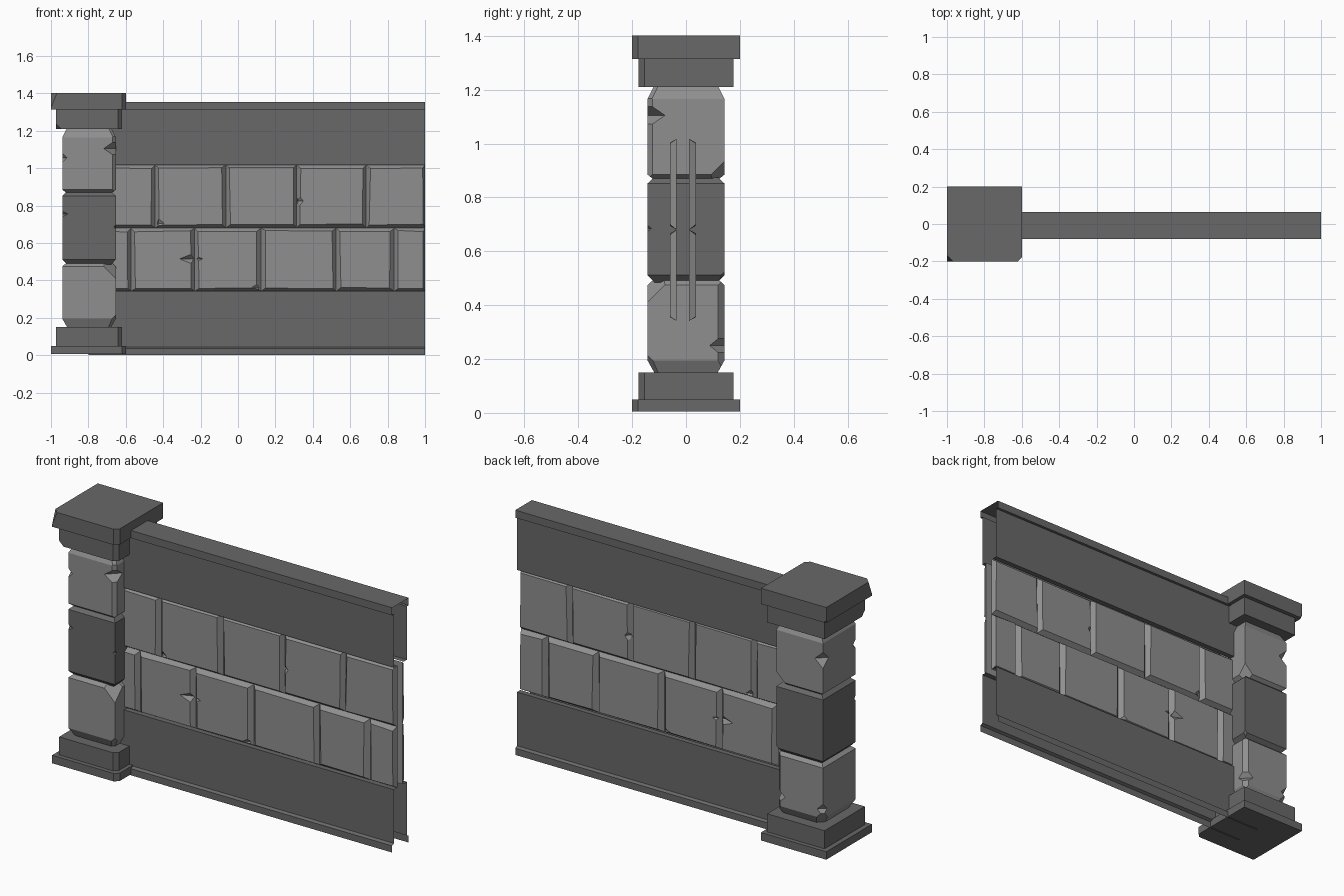
import bpy, bmesh, random
from mathutils import Vector, Matrix

if "Cube" in bpy.data.objects:
    bpy.data.objects.remove(bpy.data.objects["Cube"])

random.seed(4)
PX = -0.796      # pillar centre
WY = -0.0075     # wall mid plane

# Two stone tones
light = bpy.data.materials.new("light_stone")
light.diffuse_color = (0.275, 0.275, 0.275, 1)
light.use_nodes = True
light.node_tree.nodes["Principled BSDF"].inputs["Base Color"].default_value = light.diffuse_color
dark = bpy.data.materials.new("dark_stone")
dark.diffuse_color = (0.14, 0.14, 0.14, 1)
dark.use_nodes = True
dark.node_tree.nodes["Principled BSDF"].inputs["Base Color"].default_value = dark.diffuse_color


def finish(bm, name, mat=None, recalc=True):
    if recalc:
        bmesh.ops.recalc_face_normals(bm, faces=bm.faces[:])
    mesh = bpy.data.meshes.new(name)
    bm.to_mesh(mesh)
    bm.free()
    if mat:
        mesh.materials.append(mat)
    ob = bpy.data.objects.new(name, mesh)
    bpy.context.collection.objects.link(ob)
    return ob


def loft(bm, rings):
    """Closed solid through rings of equal length."""
    vs = [[bm.verts.new(p) for p in r] for r in rings]
    n = len(vs[0])
    for a, b in zip(vs, vs[1:]):
        for i in range(n):
            bm.faces.new((a[i], a[(i + 1) % n], b[(i + 1) % n], b[i]))
    bm.faces.new(vs[0])
    bm.faces.new(vs[-1])


def square_ring(cx, half, z):
    return [(cx + sx * half, sy * half, z)
            for sx, sy in ((-1, -1), (1, -1), (1, 1), (-1, 1))]


def slice_off(bm, point, normal):
    """Cut away everything beyond a plane and cap the cut."""
    geom = bm.verts[:] + bm.edges[:] + bm.faces[:]
    cut = bmesh.ops.bisect_plane(bm, geom=geom, plane_co=point,
                                 plane_no=normal, clear_outer=True)
    edges = [e for e in cut['geom_cut'] if isinstance(e, bmesh.types.BMEdge)]
    bmesh.ops.holes_fill(bm, edges=edges, sides=0)


def pillar_part(name, mat, levels, cuts=(), notches=(), cx=PX):
    bm = bmesh.new()
    loft(bm, [square_ring(cx, h, z) for h, z in levels])
    for (x, y, z), normal in cuts:
        slice_off(bm, Vector((cx + x, y, z)), Vector(normal))
    ob = finish(bm, name, mat)
    for (x, y, z), size in notches:
        chip(ob, (cx + x, y, z), size, mat)


def chip(ob, loc, size, mat):
    """Carve a pointed notch out of an edge."""
    bm = bmesh.new()
    for s in (-1, 1):
        bmesh.ops.create_cone(bm, segments=4, radius1=1, radius2=0, depth=1,
                              cap_ends=False, matrix=Matrix.Translation((0, 0, s * 0.5))
                              @ Matrix.Diagonal((1, 1, s, 1)))
    bmesh.ops.remove_doubles(bm, verts=bm.verts[:], dist=1e-4)
    bmesh.ops.scale(bm, verts=bm.verts[:], vec=size)
    bmesh.ops.translate(bm, verts=bm.verts[:], vec=loc)
    cutter = finish(bm, "chip_cutter", mat)
    cutter.hide_render = True
    mod = ob.modifiers.new("chip", 'BOOLEAN')
    mod.operation = 'DIFFERENCE'
    mod.solver = 'EXACT'
    mod.object = cutter
    bpy.context.view_layer.objects.active = ob
    bpy.ops.object.modifier_apply(modifier=mod.name)
    bpy.data.objects.remove(cutter)


# Pillar base and cap slabs, each with its front right corner cut
def corner_cut(half, c=0.022, sx=1, sy=-1):
    return ((sx * (half - c), sy * half, 0), (sx, sy, 0))


pillar_part("base_slab", dark, [(0.2, 0.006), (0.2, 0.05)], [corner_cut(0.2)], cx=-0.799)
pillar_part("base_step", dark, [(0.176, 0.05), (0.176, 0.15)], [corner_cut(0.176)])
pillar_part("cap_step", dark, [(0.176, 1.21), (0.176, 1.315)],
            [corner_cut(0.176), ((-0.176, -0.15, 1.21), (-1, -1, -1))])
pillar_part("cap_slab", dark, [(0.2, 1.315), (0.2, 1.402)],
            [((0.178, -0.2, 1.36), (1, -1, 0)),
             ((-0.2, -0.2, 1.325), (-1, -1, 0.4)),
             ((-0.2, 0.2, 1.33), (-1, 1, -1))], cx=-0.799)

# Pillar stones
B = 0.143
pillar_part("lower_stone", light,
            [(0.115, 0.145), (B, 0.195), (B, 0.475), (0.12, 0.495)],
            [corner_cut(B, 0.024, 1, 1),
             ((B, -B, 0.41), (1, -1, 1)),
             ((-B, 0.1, 0.19), (-1, 1, -1)),
             ((B, -B, 0.215), (1, -1, -1))],
            [((B, B, 0.25), (0.055, 0.055, 0.045)),
             ((-B, B, 0.24), (0.035, 0.035, 0.035))])
pillar_part("middle_stone", dark,
            [(0.118, 0.485), (B, 0.512), (B, 0.852), (0.118, 0.875)],
            [((B, B, 0.525), (1, 1, -1))],
            [((-B, -B, 0.755), (0.03, 0.012, 0.015)),
             ((B, -B, 0.685), (0.012, 0.015, 0.012))])
pillar_part("upper_stone", light,
            [(0.118, 0.865), (B, 0.885), (B, 1.165), (0.118, 1.215)],
            [corner_cut(B, 0.018),
             ((B, B, 0.935), (1, 1, -1)),
             ((B, -B, 1.15), (1, -1, 1))],
            [((B, -B, 1.105), (0.065, 0.065, 0.045)),
             ((-B, B, 1.07), (0.05, 0.05, 0.045)),
             ((-B, -B, 1.055), (0.025, 0.025, 0.025))])


# Wall sheets: open profiles swept along x, open at the end
def sweep(name, profile, x0=-0.8, x1=1.0):
    bm = bmesh.new()
    vs = [[bm.verts.new((x, WY + y, z)) for x in (x0, x1)] for y, z in profile]
    for a, b in zip(vs, vs[1:]):
        bm.faces.new((a[0], a[1], b[1], b[0]))
    finish(bm, name, dark, recalc=False)


def other_side(profile):
    return [(-y, z) for y, z in reversed(profile)]


skirt = [(-0.0725, 0.0), (-0.0725, 0.037), (-0.057, 0.045),
         (-0.057, 0.342), (-0.028, 0.342)]
coping = [(-0.028, 1.018), (-0.057, 1.018), (-0.057, 1.313),
          (-0.0725, 1.313), (-0.0725, 1.355)]
sweep("front_lower_panel", skirt)
sweep("back_lower_panel", other_side(skirt))
sweep("upper_panel_and_coping", coping + other_side(coping))

# Rows of bevelled blocks, repeated on the back of the wall
rows = {"lower": (0.342, 0.68, [-0.8, -0.572, -0.232, 0.123, 0.525, 0.835, 1.0]),
        "upper": (0.68, 1.018, [-0.8, -0.443, -0.065, 0.313, 0.685, 1.0])}
chips = {"lower": [(-0.25, 0.515, (0.075, 0.03, 0.03)),
                   (0.11, 0.362, (0.05, 0.02, 0.03))],
         "upper": [(0.32, 0.825, (0.035, 0.03, 0.045)),
                   (-0.425, 0.705, (0.04, 0.02, 0.035))]}
MID = -0.0115
for row, (z0, z1, xs) in rows.items():
    for i, (x0, x1) in enumerate(zip(xs, xs[1:])):
        bevel = [0.021 + random.uniform(-0.005, 0.005) for _ in range(8)]
        rim = [(x0, z0), (x1, z0), (x1, z1), (x0, z1)]
        signs = [(1, 1), (-1, 1), (-1, -1), (1, -1)]
        end = 0.5 if x1 == 1.0 else 1.0
        face = [(x + sx * bevel[k] * (end if sx < 0 else 1), z + sz * bevel[k + 4] * 0.8)
                for k, ((x, z), (sx, sz)) in enumerate(zip(rim, signs))]
        for side, s in (("front", -1), ("back", 1)):
            bm = bmesh.new()
            loft(bm, [[(x, MID + s * 0.0235, z) for x, z in rim],
                      [(x, MID + s * 0.0485, z) for x, z in face]])
            ob = finish(bm, f"{side}_{row}_block_{i + 1}", light)
            for cx, cz, size in chips[row]:
                if x0 < cx < x1 or abs(cx - x0) < 0.02 and cx < x0:
                    chip(ob, (cx, MID + s * 0.0535, cz), size, light)
